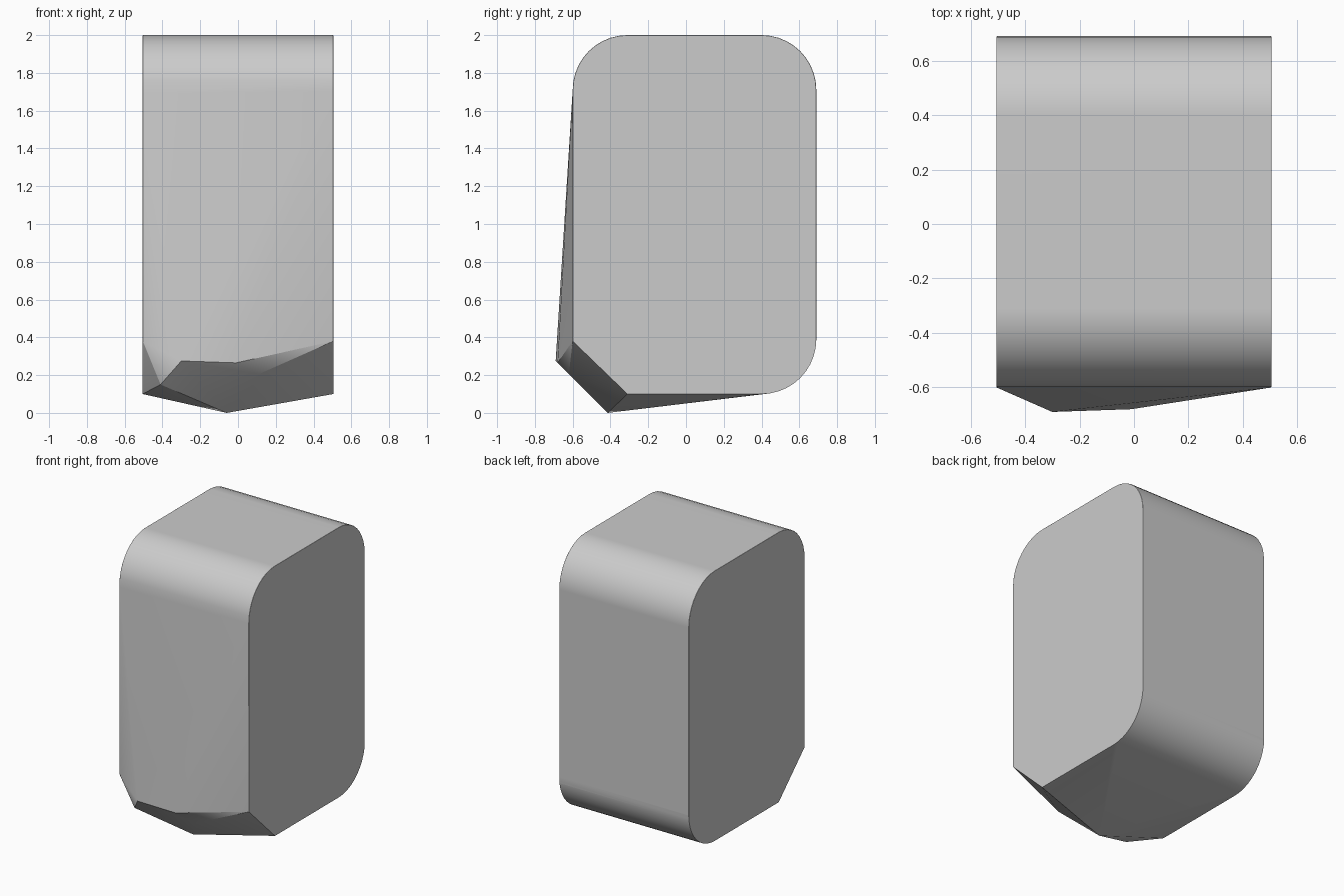
import bpy, bmesh
from math import cos, sin, pi, radians

cube = bpy.data.objects.get("Cube")
if cube:
    bpy.data.objects.remove(cube, do_unlink=True)

HALF, FRONT, BACK, LOW, TOP, R = 0.505, -0.6, 0.69, 0.1, 2.0, 0.29

stone = bpy.data.materials.new("plain grey")
stone.use_nodes = True
colour = (0.6, 0.6, 0.6, 1)
stone.diffuse_color = colour
stone.node_tree.nodes["Principled BSDF"].inputs["Base Color"].default_value = colour


def arc(cy, cz, start, steps=10):
    """Quarter circle in the side profile."""
    angles = [start + pi / 2 * i / steps for i in range(steps + 1)]
    return [(cy + R * cos(a), cz + R * sin(a)) for a in angles]


# Side profile: three round corners and a straight chamfer at the lower front
profile = (arc(BACK - R, LOW + R, -pi / 2) + arc(BACK - R, TOP - R, 0)
           + arc(FRONT + R, TOP - R, pi / 2)
           + [(FRONT, LOW + R - 0.01), (FRONT + R, LOW)])

# Chipped corner points, all on one 45 degree plane: (x, z)
chips = [(-0.3, 0.275), (-0.01, 0.265), (0.11, 0.205), (-0.06, 0), (-0.41, 0.15)]

# Block: hull around both side profiles and the chipped points
bm = bmesh.new()
for x in (-HALF, HALF):
    for y, z in profile:
        bm.verts.new((x, y, z))
for x, z in chips:
    bm.verts.new((x, -0.415 - z, z))
hull = bmesh.ops.convex_hull(bm, input=bm.verts[:])
loose = [v for v in bm.verts if not v.link_faces]
bmesh.ops.delete(bm, geom=loose, context='VERTS')
bmesh.ops.dissolve_limit(bm, angle_limit=radians(0.3), verts=bm.verts[:], edges=bm.edges[:])
bmesh.ops.recalc_face_normals(bm, faces=bm.faces[:])

# Softened rim along the front, top and back of both sides
rim = []
for e in bm.edges:
    on_side = all(abs(abs(v.co.x) - HALF) < 0.001 for v in e.verts)
    same_side = e.verts[0].co.x * e.verts[1].co.x > 0
    if on_side and same_side and min(v.co.z for v in e.verts) > LOW + R - 0.02:
        rim.append(e)
bmesh.ops.bevel(bm, geom=rim, offset=0.03, offset_type='OFFSET', segments=4,
                profile=0.5, affect='EDGES', clamp_overlap=True)

mesh = bpy.data.meshes.new("chipped_block")
bm.to_mesh(mesh)
bm.free()
mesh.materials.append(stone)
block = bpy.data.objects.new("chipped_block", mesh)
bpy.context.collection.objects.link(block)

# Smooth shading with crisp chips and flat sides
bpy.ops.object.select_all(action='DESELECT')
block.select_set(True)
bpy.context.view_layer.objects.active = block
bpy.ops.object.shade_smooth_by_angle(angle=radians(24))
weighted = block.modifiers.new("flat_sides", 'WEIGHTED_NORMAL')
weighted.keep_sharp = True
